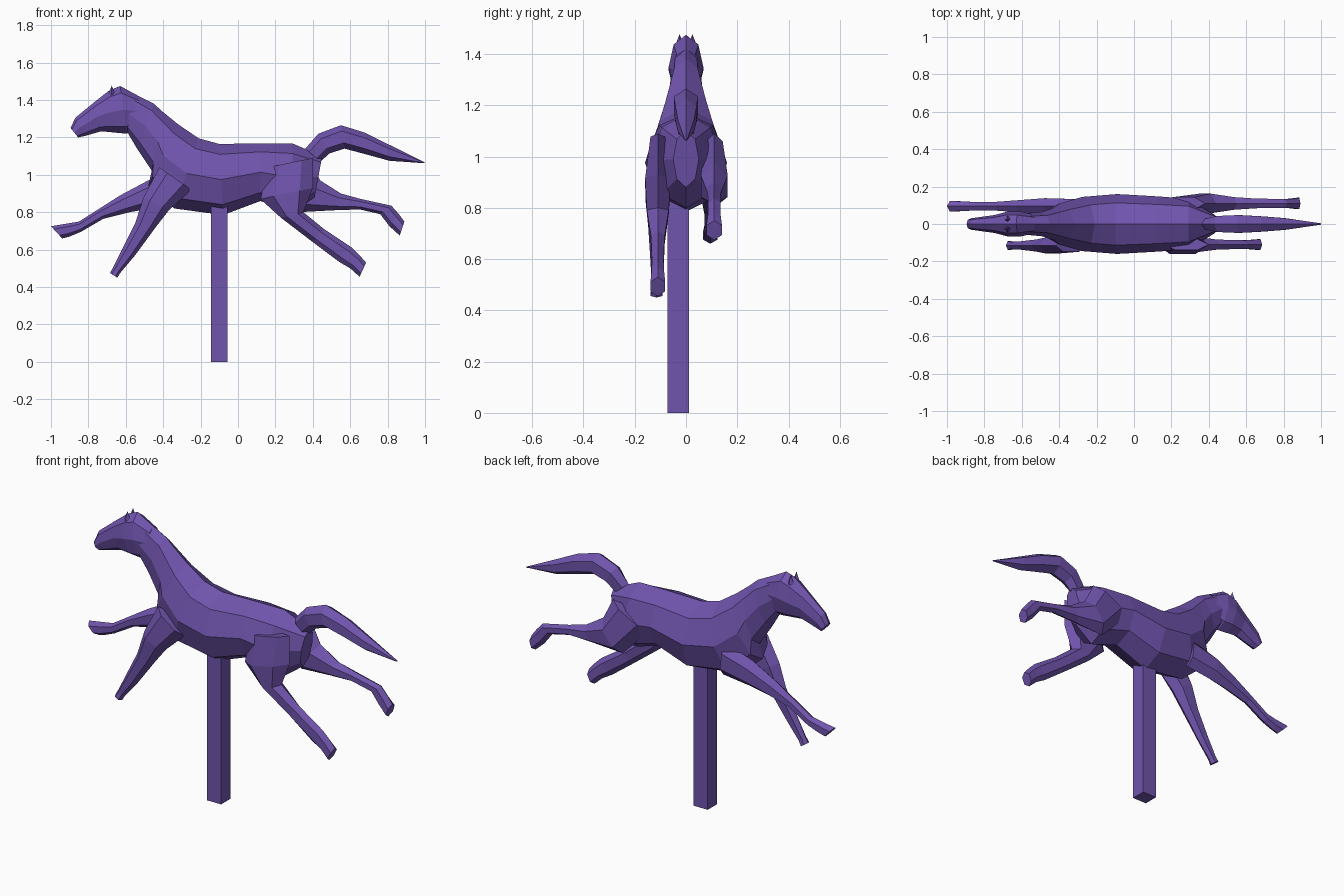
import bpy, bmesh, math
from mathutils import Vector

purple = bpy.data.materials.new("purple")
purple.diffuse_color = (0.162, 0.089, 0.42, 1)


def finish(name, bm):
    bmesh.ops.recalc_face_normals(bm, faces=bm.faces)
    mesh = bpy.data.meshes.new(name)
    bm.to_mesh(mesh)
    bm.free()
    mesh.materials.append(purple)
    ob = bpy.data.objects.new(name, mesh)
    bpy.context.collection.objects.link(ob)
    return ob


def loft(name, sections, sides, y=0.0):
    """Skin over rings; each is upper x, z, lower x, z, half width."""
    bm = bmesh.new()
    rings = []
    for ux, uz, lx, lz, w in sections:
        a, b = Vector((ux, y, uz)), Vector((lx, y, lz))
        ring = []
        for i in range(sides):
            t = 2 * math.pi * i / sides
            p = (a + b) / 2 + (a - b) / 2 * math.cos(t)
            p.y += w * math.sin(t) * (1 if sides > 6 else 1.1)
            ring.append(bm.verts.new(p))
        rings.append(ring)
    for r, s in zip(rings, rings[1:]):
        for i in range(sides):
            j = (i + 1) % sides
            bm.faces.new((r[i], r[j], s[j], s[i]))
    bm.faces.new(rings[0])
    bm.faces.new(rings[-1])
    return finish(name, bm)


# Trunk and neck
loft("body_and_neck", [
    (0.45, 1.10, 0.41, 0.88, 0.05),
    (0.29, 1.168, 0.30, 0.80, 0.135),
    (0.12, 1.168, 0.12, 0.86, 0.148),
    (-0.10, 1.165, -0.08, 0.785, 0.16),
    (-0.21, 1.195, -0.34, 0.82, 0.145),
    (-0.32, 1.27, -0.48, 0.94, 0.11),
    (-0.40, 1.335, -0.46, 1.02, 0.085),
    (-0.45, 1.38, -0.54, 1.14, 0.065),
    (-0.63, 1.472, -0.59, 1.225, 0.055)], 8)

# Head
loft("head", [
    (-0.53, 1.42, -0.53, 1.26, 0.05),
    (-0.63, 1.475, -0.595, 1.22, 0.068),
    (-0.69, 1.45, -0.65, 1.225, 0.068),
    (-0.76, 1.395, -0.73, 1.233, 0.048),
    (-0.87, 1.305, -0.81, 1.21, 0.035),
    (-0.895, 1.25, -0.855, 1.20, 0.03)], 8)

# Ears, folded back
for side, label in ((-1, "right"), (1, "left")):
    bm = bmesh.new()
    bmesh.ops.create_cone(bm, segments=4, radius1=0.02, radius2=0, depth=0.05, cap_ends=True)
    bmesh.ops.translate(bm, verts=bm.verts, vec=(-0.675, side * 0.025, 1.452))
    finish("ear_" + label, bm)

# Tail
loft("tail", [
    (0.36, 1.14, 0.44, 1.07, 0.03),
    (0.43, 1.22, 0.49, 1.115, 0.045),
    (0.55, 1.265, 0.57, 1.14, 0.05),
    (0.68, 1.225, 0.69, 1.108, 0.043),
    (0.80, 1.165, 0.81, 1.075, 0.033),
    (1.00, 1.066, 0.995, 1.062, 0.004)], 6)

# Near front leg, reaching down
loft("front_leg_near", [
    (-0.42, 1.04, -0.25, 0.92, 0.035),
    (-0.505, 0.88, -0.37, 0.81, 0.045),
    (-0.55, 0.74, -0.44, 0.72, 0.034),
    (-0.62, 0.60, -0.55, 0.57, 0.024),
    (-0.67, 0.50, -0.63, 0.475, 0.02),
    (-0.685, 0.475, -0.645, 0.45, 0.024)], 6, -0.115)

# Far front leg, reaching forward
loft("front_leg_far", [
    (-0.32, 1.02, -0.30, 0.84, 0.04),
    (-0.48, 0.97, -0.47, 0.82, 0.045),
    (-0.63, 0.89, -0.58, 0.80, 0.034),
    (-0.74, 0.82, -0.72, 0.765, 0.025),
    (-0.85, 0.75, -0.84, 0.695, 0.024),
    (-0.91, 0.74, -0.90, 0.67, 0.026),
    (-1.00, 0.725, -0.94, 0.66, 0.03)], 6, 0.095)

# Near hind leg, pushing down and back
loft("hind_leg_near", [
    (0.40, 1.09, 0.16, 1.04, 0.03),
    (0.40, 0.93, 0.12, 0.87, 0.052),
    (0.35, 0.80, 0.23, 0.77, 0.045),
    (0.46, 0.71, 0.40, 0.64, 0.028),
    (0.61, 0.61, 0.54, 0.535, 0.024),
    (0.65, 0.57, 0.60, 0.50, 0.026),
    (0.685, 0.53, 0.65, 0.455, 0.03)], 6, -0.11)

# Far hind leg, stretched back
loft("hind_leg_far", [
    (0.38, 1.09, 0.15, 0.97, 0.035),
    (0.44, 0.97, 0.32, 0.80, 0.055),
    (0.55, 0.90, 0.50, 0.81, 0.035),
    (0.66, 0.87, 0.65, 0.815, 0.027),
    (0.82, 0.835, 0.76, 0.79, 0.025),
    (0.86, 0.79, 0.81, 0.725, 0.026),
    (0.89, 0.75, 0.865, 0.675, 0.032)], 6, 0.11)

# Square post
bm = bmesh.new()
bmesh.ops.create_cube(bm, size=1)
bmesh.ops.scale(bm, verts=bm.verts, vec=(0.09, 0.085, 0.84))
bmesh.ops.translate(bm, verts=bm.verts, vec=(-0.10, -0.03, 0.42))
finish("post", bm)
